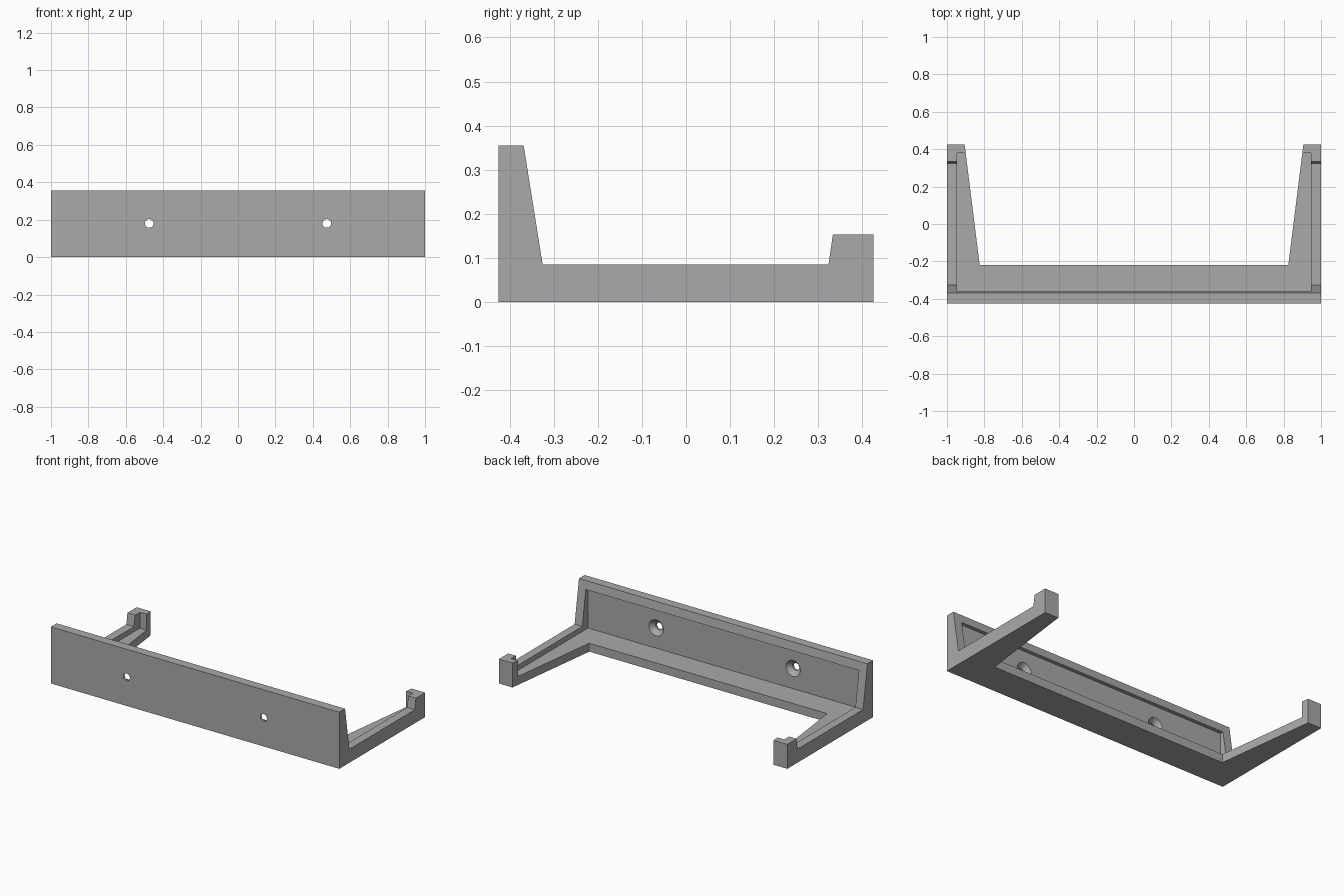
import bpy
import bmesh
from math import pi
from mathutils import Matrix

cube = bpy.data.objects.get("Cube")
if cube:
    bpy.data.objects.remove(cube, do_unlink=True)

grey = bpy.data.materials.new("plain grey")
grey.use_nodes = True
colour = (0.4, 0.4, 0.4, 1)
grey.diffuse_color = colour
grey.node_tree.nodes["Principled BSDF"].inputs["Base Color"].default_value = colour


def finish(name, bm):
    bmesh.ops.recalc_face_normals(bm, faces=bm.faces)
    mesh = bpy.data.meshes.new(name)
    bm.to_mesh(mesh)
    bm.free()
    mesh.materials.append(grey)
    obj = bpy.data.objects.new(name, mesh)
    bpy.context.collection.objects.link(obj)
    return obj


def prism(name, points, offset):
    """Extrude a closed outline by the offset vector."""
    bm = bmesh.new()
    face = bm.faces.new([bm.verts.new(p) for p in points])
    moved = bmesh.ops.extrude_face_region(bm, geom=[face])["geom"]
    bmesh.ops.translate(bm, vec=offset,
                        verts=[v for v in moved if isinstance(v, bmesh.types.BMVert)])
    return finish(name, bm)


def side_prism(name, half_width, outline):
    return prism(name, [(-half_width, y, z) for y, z in outline], (2 * half_width, 0, 0))


def cone_y(name, x, y0, y1, r0, r1):
    """Cone or cylinder along y, radius r0 at y0 and r1 at y1."""
    bm = bmesh.new()
    bmesh.ops.create_cone(bm, cap_ends=True, segments=40, radius1=r0, radius2=r1,
                          depth=y1 - y0,
                          matrix=Matrix.Translation((x, (y0 + y1) / 2, 0.18))
                          @ Matrix.Rotation(-pi / 2, 4, "X"))
    return finish(name, bm)


# Bracket body: tall wall plate, low arms and end stops in one side profile
bracket = side_prism("wall_bracket", 1, [
    (-0.425, 0), (0.425, 0), (0.425, 0.153), (0.333, 0.153), (0.323, 0.085),
    (-0.325, 0.085), (-0.368, 0.355), (-0.425, 0.355)])

# Tray pocket, recessed into the wall plate and the end stops
pocket = side_prism("pocket_cutter", 0.947, [
    (-0.383, 0.053), (0.38, 0.053), (0.38, 0.5), (-0.3, 0.5),
    (-0.3, 0.303), (-0.383, 0.303)])

# Opening between the two tapered arms
opening = prism("opening_cutter", [
    (-0.825, -0.22, -0.1), (0.825, -0.22, -0.1), (0.915, 0.5, -0.1),
    (-0.915, 0.5, -0.1)], (0, 0, 0.6))

cutters = [pocket, opening]

# Countersunk screw holes
for side, x in (("right", -0.475), ("left", 0.475)):
    cutters.append(cone_y(side + "_screw_hole_cutter", x, -0.5, -0.3, 0.023, 0.023))
    cutters.append(cone_y(side + "_countersink_cutter", x, -0.411, -0.381, 0.023, 0.052))

for cutter in cutters:
    cutter.hide_render = True
    cutter.hide_set(True)
    mod = bracket.modifiers.new(cutter.name, "BOOLEAN")
    mod.operation = "DIFFERENCE"
    mod.solver = "EXACT"
    mod.object = cutter

# Apply the cuts, then discard the cutters
bpy.context.view_layer.update()
evaluated = bracket.evaluated_get(bpy.context.evaluated_depsgraph_get())
result = bpy.data.meshes.new_from_object(evaluated)
bracket.modifiers.clear()
bracket.data = result
for cutter in cutters:
    bpy.data.objects.remove(cutter, do_unlink=True)

# Smooth hole walls, sharp corners elsewhere
bpy.ops.object.select_all(action="DESELECT")
bracket.select_set(True)
bpy.context.view_layer.objects.active = bracket
bpy.ops.object.shade_smooth_by_angle(angle=pi / 9)
